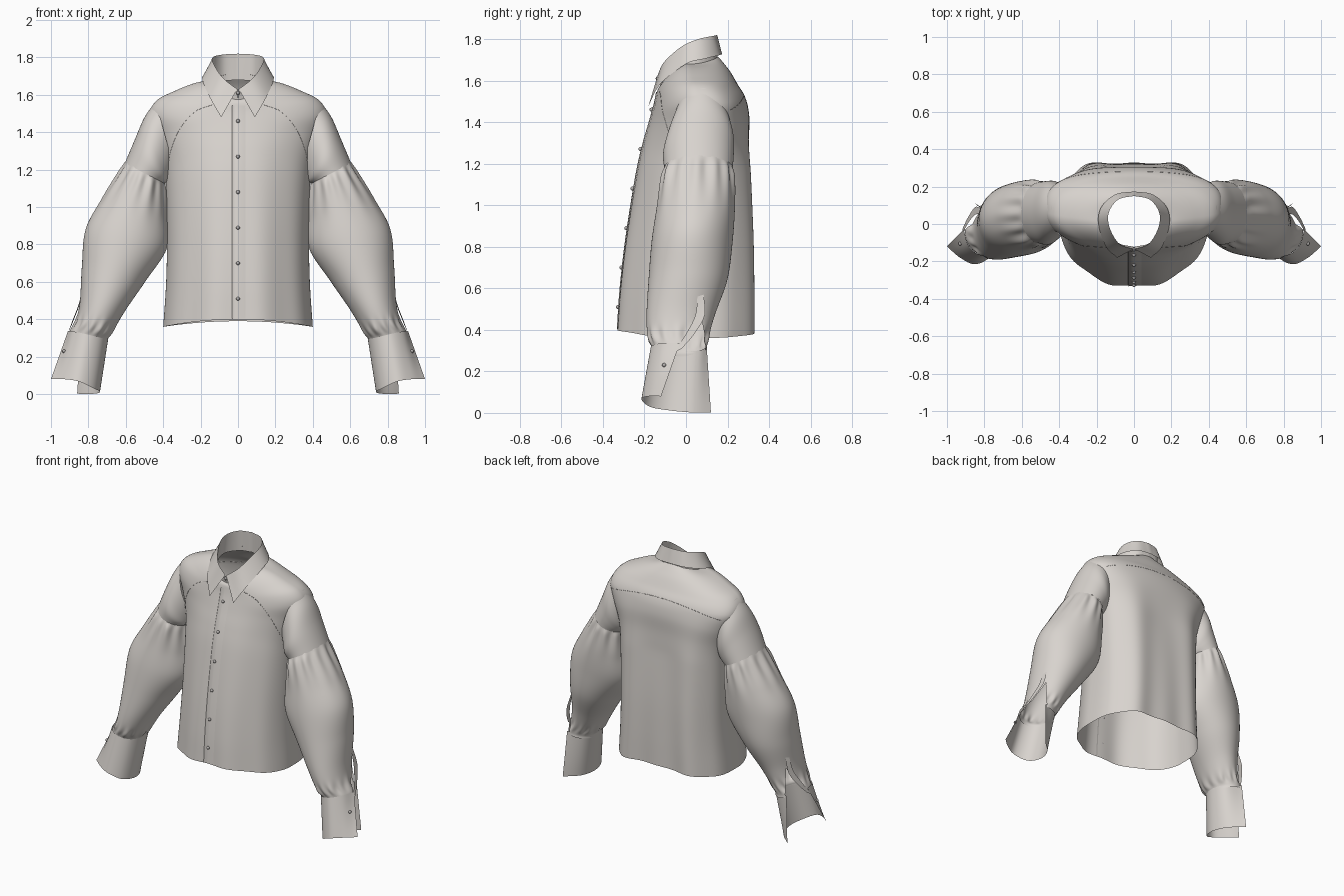
import bpy, bmesh, math
from mathutils import Vector
from mathutils.bvhtree import BVHTree

if "Cube" in bpy.data.objects:
    bpy.data.objects.remove(bpy.data.objects["Cube"])


def make_material(name, colour):
    mat = bpy.data.materials.new(name)
    mat.use_nodes = True
    mat.diffuse_color = colour
    for node in mat.node_tree.nodes:
        if node.type == 'BSDF_PRINCIPLED':
            node.inputs["Base Color"].default_value = colour
    return mat


FABRIC = make_material("warm grey fabric", (0.69, 0.655, 0.62, 1))
BUTTON = make_material("grey button", (0.45, 0.43, 0.42, 1))


def smooth_path(points, steps):
    """Catmull-Rom interpolation of points of any dimension."""
    pts = [Vector(p) for p in points]
    pts = [2 * pts[0] - pts[1]] + pts + [2 * pts[-1] - pts[-2]]
    out = []
    for i in range(1, len(pts) - 2):
        a, b, c, d = pts[i - 1:i + 3]
        for k in range(steps):
            t = k / steps
            out.append(0.5 * (2 * b + (c - a) * t + (2 * a - 5 * b + 4 * c - d) * t ** 2
                              + (3 * b - a - 3 * c + d) * t ** 3))
    return out + [pts[-2]]


def sheet(name, rows, closed=False, mirror=False):
    """Smooth cloth surface through rows of points."""
    bm = bmesh.new()
    grid = [[bm.verts.new(p) for p in row] for row in rows]
    count = len(rows[0])
    for lower, upper in zip(grid, grid[1:]):
        for i in range(count if closed else count - 1):
            j = (i + 1) % count
            bm.faces.new((lower[i], lower[j], upper[j], upper[i]))
    bmesh.ops.remove_doubles(bm, verts=bm.verts, dist=0.0002)
    bmesh.ops.recalc_face_normals(bm, faces=bm.faces)
    for face in bm.faces:
        face.smooth = True
    mesh = bpy.data.meshes.new(name)
    bm.to_mesh(mesh)
    tree = BVHTree.FromBMesh(bm)
    bm.free()
    mesh.materials.append(FABRIC)
    obj = bpy.data.objects.new(name, mesh)
    bpy.context.collection.objects.link(obj)
    if mirror:
        obj.modifiers.new("mirror", 'MIRROR').use_clip = True
    return tree


def blend_rows(first, last, count):
    return [[a.lerp(b, k / count) for a, b in zip(first, last)] for k in range(count + 1)]


# Body: half width, front y, back y, then front, side and back heights
BODY = [
    (.40, -.335, .345, .40, .36, .39), (.385, -.32, .345, .60, .58, .60),
    (.38, -.29, .34, .85, .80, .85), (.385, -.24, .325, 1.15, 1.10, 1.15),
    (.40, -.205, .315, 1.30, 1.25, 1.30), (.44, -.175, .31, 1.40, 1.38, 1.42),
    (.475, -.155, .285, 1.47, 1.49, 1.52), (.435, -.145, .25, 1.51, 1.57, 1.58),
    (.34, -.14, .215, 1.54, 1.62, 1.64), (.24, -.135, .185, 1.56, 1.66, 1.68),
    (.15, -.125, .155, 1.575, 1.68, 1.715)]


def body_ring(station, sides=128):
    half, front, back, z_front, z_side, z_back = station
    drape = max(0, 1.45 - z_side)
    # The back is broad and boxy below the shoulders, round at the neck
    back_power = 0.9 - 0.35 * min(1, max(0, 1.64 - z_side) * 6)
    ring = []
    for i in range(sides):
        a = math.tau * i / sides
        c, s = math.cos(a), math.sin(a)
        reach, z_end = (back, z_back) if s > 0 else (front, z_front)
        mid = (front + back) / 2
        depth = abs(s) ** (back_power if s > 0 else 1)
        y = mid + (reach - mid) * depth
        # Soft folds: shoulder blades behind, light ripples toward the hem
        if s > 0:
            y -= 0.025 * math.cos(4 * a) * s * s * min(1, drape * 3)
        y += 0.008 * math.sin(9 * a) * drape * s
        ring.append(Vector((half * c, y, z_side + (z_end - z_side) * s * s)))
    return ring


body = sheet("body", [body_ring(s) for s in smooth_path(BODY, 6)], closed=True)


def on_body(x, z, side=-1, lift=0.004):
    """Point on the front (-1) or back (1) of the body."""
    hit = body.ray_cast(Vector((x, side * 2, z)), Vector((0, -side, 0)))[0]
    y = hit.y if hit else side * 0.13
    return Vector((x, y + side * lift, z))


# Button placket: a thin overlapping strip down the front, open on one edge
heights = [0.404 + k * 0.0285 for k in range(41)]
sheet("front_placket", [[on_body(x, z, lift=lift) for x, lift in
                         ((-.031, 0), (-.03, .006), (0, .005), (.03, .002), (.05, -.002))]
                        for z in heights])


# Sleeves: inner x, inner z, outer x, outer z, front y, back y
def sleeve_ring(station, pleat=0, slit=0, sides=128):
    x_in, z_in, x_out, z_out, front, back = station
    centre = Vector(((x_in + x_out) / 2, (front + back) / 2, (z_in + z_out) / 2))
    across = Vector(((x_out - x_in) / 2, 0, (z_out - z_in) / 2))
    deep = Vector((0, (back - front) / 2, 0))
    middle = math.radians(38)
    ring = []
    for i in range(sides + 1):
        a = middle + slit + (math.tau - 2 * slit) * i / sides
        wave = 1 + pleat * (math.cos(13 * a) + 0.5 * math.cos(7 * a + 1))
        ring.append(centre + (across * math.cos(a) + deep * math.sin(a)) * wave)
    return ring


CAP = [(.34, 1.20, .44, 1.565, -.06, .21), (.36, 1.15, .50, 1.48, -.09, .23),
       (.375, 1.13, .55, 1.365, -.11, .23), (.39, 1.125, .605, 1.235, -.105, .225)]
sheet("sleeve_caps", [sleeve_ring(s) for s in smooth_path(CAP, 6)], mirror=True)

PUFF = [(.39, 1.13, .603, 1.24, -.10, .22), (.385, 1.08, .64, 1.18, -.12, .23),
        (.375, .95, .73, 1.04, -.14, .235), (.38, .78, .815, .88, -.165, .225),
        (.49, .61, .835, .68, -.18, .20), (.60, .45, .845, .50, -.19, .14),
        (.665, .34, .865, .40, -.185, .11), (.695, .295, .90, .335, -.165, .10),
        (.70, .27, .905, .31, -.165, .10)]
puff_rows = []
path = smooth_path(PUFF, 8)
for i, station in enumerate(path):
    t = i / (len(path) - 1)
    gather = 0.035 * (math.exp(-((t - 0.11) / 0.11) ** 2) + math.exp(-((t - 0.78) / 0.06) ** 2))
    opening = math.radians(37) * min(1, max(0, (t - 0.63) / 0.25))
    puff_rows.append(sleeve_ring(station, gather, opening))
sheet("puff_sleeves", puff_rows, mirror=True)

# Cuffs: flared, open at the outer back
cuff_top = smooth_path([(.91, -.03, .335), (.882, -.12, .335), (.81, -.169, .32),
                        (.73, -.135, .30), (.694, -.04, .295), (.728, .06, .30),
                        (.84, .10, .315)], 6)
cuff_hem = smooth_path([(1, -.12, .08), (.93, -.18, .08), (.85, -.215, .067),
                        (.77, -.175, .03), (.738, -.08, .012), (.77, .03, .002),
                        (.86, .12, .002)], 6)
sheet("cuffs", blend_rows(cuff_top, cuff_hem, 6), mirror=True)

# Sleeve plackets: a strip on the edge of each sleeve slit
strip_a = smooth_path([(.92, -.06, .29), (.89, 0, .38), (.855, .045, .47), (.83, .055, .56)], 5)
strip_b = smooth_path([(.915, -.02, .31), (.885, .04, .38), (.85, .09, .47), (.82, .085, .57)], 5)
sheet("sleeve_plackets", blend_rows(strip_a, strip_b, 2), mirror=True)

# Collar: inner stand, fold line and pointed outer fall
base = smooth_path([(0, -.122, 1.565), (.085, -.10, 1.585), (.14, -.02, 1.645),
                    (.145, .06, 1.67), (.085, .137, 1.675), (0, .153, 1.68)], 6)
fold = smooth_path([(.004, -.135, 1.63), (.08, -.105, 1.69), (.13, -.02, 1.765),
                    (.135, .06, 1.80), (.085, .13, 1.815), (0, .15, 1.82)], 6)
edge = smooth_path([(.09, -.18, 1.48), (.15, -.122, 1.585), (.19, 0, 1.68),
                    (.175, .09, 1.705), (.10, .158, 1.722), (0, .174, 1.727)], 6)
sheet("collar_stand", blend_rows(base, fold, 4), mirror=True)
sheet("collar_fall", blend_rows(fold, edge, 5), mirror=True)


# Fine stitched seams on the yoke
def seam(name, points):
    curve = bpy.data.curves.new(name, 'CURVE')
    curve.dimensions = '3D'
    curve.bevel_depth = 0.0012
    curve.bevel_resolution = 1
    spline = curve.splines.new('POLY')
    spline.points.add(len(points) - 1)
    for target, p in zip(spline.points, points):
        target.co = (*p, 1)
    curve.materials.append(FABRIC)
    bpy.context.collection.objects.link(bpy.data.objects.new(name, curve))


FRONT_SEAM = smooth_path([(.13, 1.55), (.23, 1.51), (.31, 1.42), (.36, 1.30), (.38, 1.18)], 6)
for side, label in ((1, "left"), (-1, "right")):
    seam(label + "_front_seam", [on_body(side * p.x, p.y, lift=0) for p in FRONT_SEAM])
seam("back_yoke_seam", [on_body(x / 50, 1.53 - 0.4 * (x / 50) ** 2, 1, 0) for x in range(-21, 22)])


# Buttons: front row, collar button and one on each cuff
def button(name, place):
    bpy.ops.mesh.primitive_uv_sphere_add(segments=16, ring_count=8, radius=0.01, location=place)
    obj = bpy.context.object
    obj.name = name
    obj.data.materials.append(BUTTON)
    bpy.ops.object.shade_smooth()


for i in range(6):
    button("front_button_%d" % (i + 1), on_body(0, 0.51 + 0.19 * i, lift=0.008))
button("collar_button", (0, -.136, 1.61))
for side, label in ((1, "left"), (-1, "right")):
    button(label + "_cuff_button", (side * 0.93, -.105, .23))
